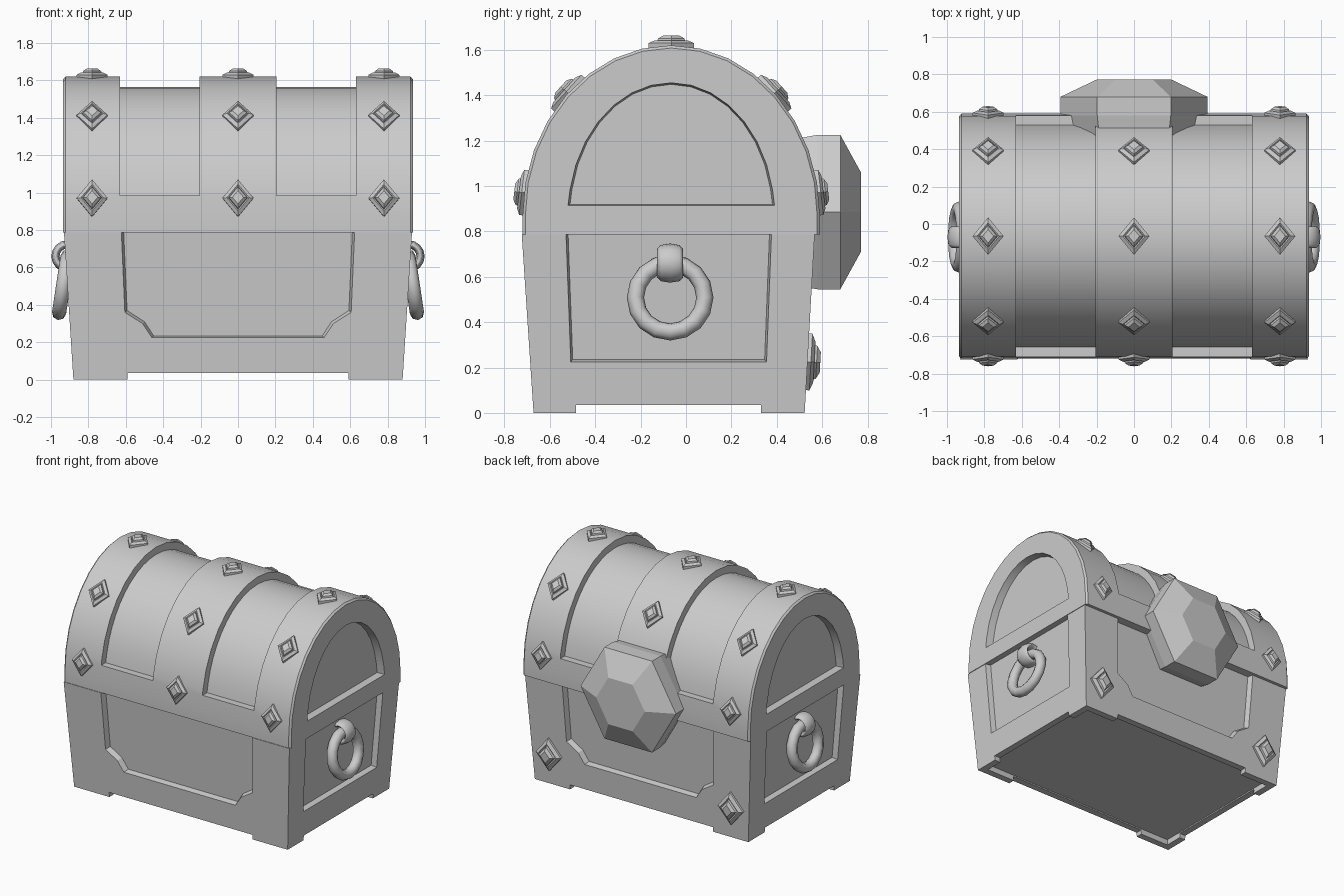
import bpy, bmesh, math
from mathutils import Vector

cube = bpy.data.objects.get("Cube")
if cube:
    bpy.data.objects.remove(cube, do_unlink=True)

stone = bpy.data.materials.new("plain grey")
stone.use_nodes = True
stone.diffuse_color = (0.6, 0.6, 0.6, 1)
stone.node_tree.nodes["Principled BSDF"].inputs["Base Color"].default_value = (0.6, 0.6, 0.6, 1)

CY = -0.065        # centre of the lid in depth
SEAM = 0.787       # where lid and body meet
SPRING = 0.87      # where the lid arch begins


def loft(name, rings):
    """Skin equal-length rings of points and cap both ends."""
    bm = bmesh.new()
    loops = [[bm.verts.new(p) for p in ring] for ring in rings]
    n = len(loops[0])
    for a, b in zip(loops, loops[1:]):
        for i in range(n):
            j = (i + 1) % n
            bm.faces.new((a[i], a[j], b[j], b[i]))
    bm.faces.new(loops[0])
    bm.faces.new(loops[-1])
    bmesh.ops.recalc_face_normals(bm, faces=bm.faces)
    mesh = bpy.data.meshes.new(name)
    bm.to_mesh(mesh)
    bm.free()
    mesh.materials.append(stone)
    obj = bpy.data.objects.new(name, mesh)
    bpy.context.collection.objects.link(obj)
    return obj


def carve(obj, cutters):
    """Subtract the cutters and discard them."""
    for c in cutters:
        c.hide_render = True
        m = obj.modifiers.new("cut", 'BOOLEAN')
        m.operation, m.solver, m.object = 'DIFFERENCE', 'EXACT', c
    graph = bpy.context.evaluated_depsgraph_get()
    mesh = bpy.data.meshes.new_from_object(obj.evaluated_get(graph))
    obj.modifiers.clear()
    obj.data = mesh
    for c in cutters:
        bpy.data.objects.remove(c, do_unlink=True)


def smooth(obj, degrees=30):
    bpy.ops.object.select_all(action='DESELECT')
    obj.select_set(True)
    bpy.context.view_layer.objects.active = obj
    bpy.ops.object.shade_smooth_by_angle(angle=math.radians(degrees))


def arch(ry, rz, base, seg=16):
    """Arch outline as (y, z), straight down to the base."""
    pts = [(CY + ry * math.cos(math.pi * i / seg), SPRING + rz * math.sin(math.pi * i / seg))
           for i in range(seg + 1)]
    if base < SPRING:
        return [(CY + ry, base)] + pts + [(CY - ry, base)]
    return [(y, max(z, base)) for y, z in pts]


def at_x(x, outline):
    return [(x, y, z) for y, z in outline]


# Lid: arched block with softened ends
full = arch(0.655, 0.75, SEAM)
slim = arch(0.643, 0.738, SEAM)
lid = loft("lid", [at_x(-0.935, slim), at_x(-0.922, full), at_x(0.922, full), at_x(0.935, slim)])

# Sunken barrel between the straps, and sunken arches on the ends
cutters = []
crescent = arch(0.9, 1.0, 0.985, 24)
floor = arch(0.6, 0.695, 0.985, 24)
for s in (-1, 1):
    ring = [(CY + 0.9, 0.985)] + crescent[3:-3] + [(CY - 0.9, 0.985)]
    ring += [(CY - 0.593, 0.985)] + floor[-3:1:-1] + [(CY + 0.593, 0.985)]
    cutters.append(loft("strap_gap", [at_x(s * 0.205, ring), at_x(s * 0.63, ring)]))
    niche = [(CY + 0.455, 0.915)] + arch(0.455, 0.585, 0, 16)[2:-2] + [(CY - 0.455, 0.915)]
    inner = [(CY + (y - CY) * 0.98, 1.1 + (z - 1.1) * 0.98) for y, z in niche]
    cutters.append(loft("end_niche", [at_x(s * 0.88, inner), at_x(s * 0.935, niche), at_x(s * 1.1, niche)]))
carve(lid, cutters)
smooth(lid)


# Body: box that widens towards the top
def side_x(z):
    return 0.88 + 0.064 * z


def front_y(z):
    return -0.672 - 0.066 * z


def back_y(z):
    return 0.523 + 0.056 * z


def box_ring(z, inset=0.0):
    x, f, b = side_x(z) - inset, front_y(z) + inset, back_y(z) - inset
    return [(-x, f, z), (x, f, z), (x, b, z), (-x, b, z)]


body = loft("body", [box_ring(0.035), box_ring(SEAM)])

# Sunken panels follow the slope of each wall
half = [(0.625, 0.82), (0.605, 0.36), (0.51, 0.30), (0.46, 0.225)]
front_panel = half + [(-u, z) for u, z in reversed(half)]
side_panel = [(0.378, 0.82), (0.355, 0.225), (-0.508, 0.225), (-0.53, 0.82)]


def panel_cutter(outline, mid, place):
    inner = [(mid + (u - mid) * 0.98, z if z > 0.8 else z + 0.01) for u, z in outline]
    return loft("panel_cutter", [[place(u, z, d) for u, z in o]
                                 for o, d in ((inner, -0.04), (outline, 0.0), (outline, 0.1))])


cutters = [
    panel_cutter(front_panel, 0, lambda u, z, d: (u, front_y(z) - d, z)),
    panel_cutter(front_panel, 0, lambda u, z, d: (u, back_y(z) + d, z)),
    panel_cutter(side_panel, -0.07, lambda u, z, d: (side_x(z) + d, u, z)),
    panel_cutter(side_panel, -0.07, lambda u, z, d: (-side_x(z) - d, u, z)),
    loft("underside_cutter", [box_ring(-0.05, 0.05), box_ring(0.045, 0.05)]),
]
carve(body, cutters)

# Corner feet: thin L shapes under the body
for sx, side in ((-1, "right"), (1, "left")):
    for sy, wall, end, where in ((-1, front_y, -0.485, "front"), (1, back_y, 0.33, "back")):
        rings = []
        for z in (0.0, 0.036):
            x, y, t = side_x(z), wall(z), 0.05
            plan = [(x, y), (0.59, y), (0.59, y - sy * t), (x - t, y - sy * t), (x - t, end), (x, end)]
            rings.append([(sx * a, b, z) for a, b in plan])
        loft(f"{where}_{side}_foot", rings)


# Diamond studs: a stepped base with a raised centre
def stud(name, point, normal, size=1.0):
    p, n = Vector(point), Vector(normal).normalized()
    across = Vector((1, 0, 0))
    along = n.cross(across)
    rings = []
    for k, h in ((1, -0.02), (1, 0.012), (0.72, 0.024), (0.62, 0.02), (0.58, 0.032), (0.36, 0.045)):
        a, b = across * 0.083 * k * size, along * 0.1 * k * size
        rings.append([p + n * h * size + v for v in (a, b, -a, -b)])
    loft(name, rings)


for x in (-0.78, 0, 0.78):
    for deg in (7.7, 46, 90, 134, 172.3):
        if x == 0 and deg < 10:
            continue    # the gem sits here
        c, s = math.cos(math.radians(deg)), math.sin(math.radians(deg))
        stud("lid_stud", (x, CY + 0.653 * c, SPRING + 0.748 * s), (0, c / 0.655, s / 0.75))
for x in (-0.75, 0.75):
    stud("back_stud", (x, back_y(0.225), 0.225), (0, 1, -0.056), 1.25)


# Large six-sided gem on the back
def hexagon(r, y):
    return [(r * math.cos(math.pi * i / 3), y, 0.885 + r * math.sin(math.pi * i / 3)) for i in range(6)]


loft("back_gem", [hexagon(0.37, 0.47), hexagon(0.393, 0.58), hexagon(0.393, 0.68), hexagon(0.2, 0.772)])

# Ring handles, each hanging in a wide loop
tilt = math.radians(8.5)
for s, side in ((-1, "right"), (1, "left")):
    bpy.ops.mesh.primitive_torus_add(location=(s * 0.934, -0.07, 0.508), major_radius=0.153,
                                     minor_radius=0.038, major_segments=16, minor_segments=8,
                                     rotation=(0, s * (math.pi / 2 - tilt), 0))
    ring = bpy.context.object
    ring.name = f"{side}_ring_handle"
    bpy.ops.mesh.primitive_torus_add(location=(s * 0.912, -0.07, 0.66), major_radius=0.064,
                                     minor_radius=0.022, major_segments=16, minor_segments=8,
                                     rotation=(math.pi / 2, 0, 0))
    loop = bpy.context.object
    loop.name = f"{side}_handle_loop"
    loop.scale.z = 2.6
    for o in (ring, loop):
        o.data.materials.append(stone)
        smooth(o, 60)
